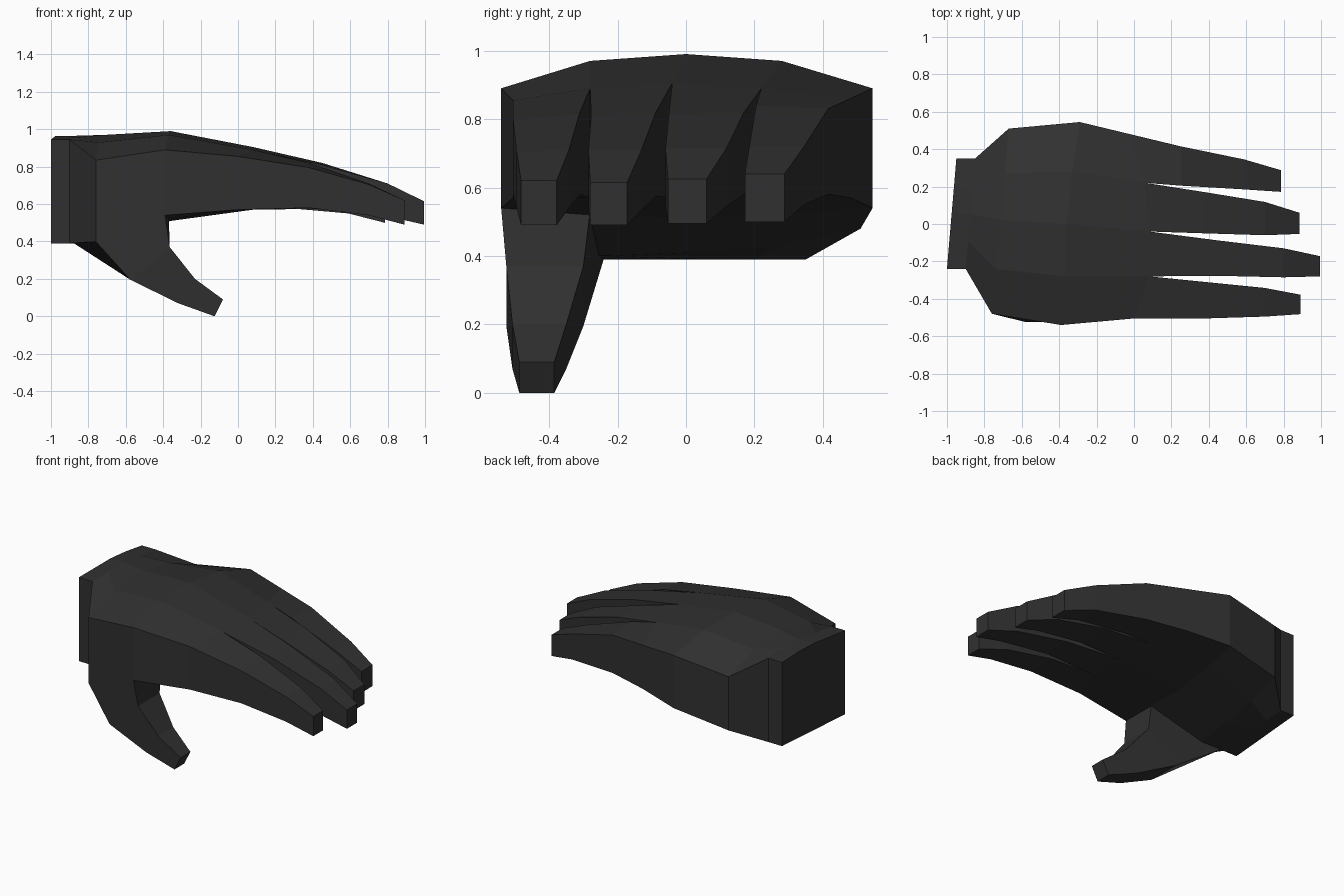
import bpy, bmesh

if "Cube" in bpy.data.objects:
    bpy.data.objects.remove(bpy.data.objects["Cube"])

mat = bpy.data.materials.new("dark_skin")
mat.diffuse_color = (0.03, 0.03, 0.03, 1)
mat.use_nodes = True
mat.node_tree.nodes["Principled BSDF"].inputs["Base Color"].default_value = mat.diffuse_color


def loft(name, rings):
    """Skin a closed, flat-faced body through rings of equal point count."""
    bm = bmesh.new()
    vs = [[bm.verts.new(p) for p in r] for r in rings]
    n = len(rings[0])
    for a, b in zip(vs, vs[1:]):
        for i in range(n):
            j = (i + 1) % n
            bm.faces.new((a[i], a[j], b[j], b[i]))
    bm.faces.new(vs[0])
    bm.faces.new(vs[-1][::-1])
    bmesh.ops.recalc_face_normals(bm, faces=bm.faces[:])
    me = bpy.data.meshes.new(name)
    bm.to_mesh(me)
    bm.free()
    me.materials.append(mat)
    ob = bpy.data.objects.new(name, me)
    bpy.context.collection.objects.link(ob)
    return ob


def section(xs, ys, tops, bottoms):
    """Cross-section: top points left to right, then bottom points back."""
    top = list(zip(xs, ys, tops))
    return top + list(zip(xs, ys, bottoms))[::-1]


# Palm sections from wrist to knuckles, five columns each
wrist_y = (-.24, -.09, .055, .2, .35)
wrist_z = (.945, .955, .965, .96, .945)
heel_z = (.39,) * 5
knuckle_x = (0, .08, .08, .06, -.02)
knuckle_y = (-.505, -.28, -.04, .22, .48)
knuckle_top = (.855, .89, .905, .89, .86)
knuckle_bot = (.57, .57, .57, .57, .57)
wrist = [section([x + .0125 * i for i in range(5)], wrist_y, wrist_z, heel_z)
         for x in (-1, -.9)]
palm = [
    wrist[1],
    section((-.76, -.74, -.71, -.69, -.67), (-.48, -.24, .02, .27, .51),
            (.835, .93, .97, .93, .835), (.40, .40, .41, .43, .48)),
    section((-.39, -.37, -.36, -.33, -.29), (-.54, -.28, 0, .28, .545),
            (.89, .97, .99, .97, .89), (.54, .52, .51, .52, .54)),
    section(knuckle_x, knuckle_y, knuckle_top, knuckle_bot),
]
loft("wrist", wrist)
loft("palm", palm)

# Fingers: stations of x, y left, y right, top left, top right, bottom
fingers = {
    "index_finger": [(.38, -.505, -.31, .795, .82, .58),
                     (.70, -.495, -.342, .705, .71, .54),
                     (.89, -.482, -.378, .62, .62, .49)],
    "middle_finger": [(.45, -.277, -.088, .81, .82, .575),
                      (.80, -.285, -.13, .71, .71, .535),
                      (.995, -.28, -.172, .615, .615, .49)],
    "ring_finger": [(.38, -.05, .17, .815, .82, .58),
                    (.70, -.06, .118, .715, .715, .545),
                    (.885, -.053, .06, .625, .625, .495)],
    "little_finger": [(.25, .205, .415, .84, .83, .58),
                      (.59, .185, .345, .72, .72, .55),
                      (.785, .172, .288, .64, .64, .50)],
}
for i, (name, stations) in enumerate(fingers.items()):
    s = slice(i, i + 2)
    rings = [section(knuckle_x[s], knuckle_y[s], knuckle_top[s], knuckle_bot[s])]
    for x, yl, yr, tl, tr, b in stations:
        rings.append(section((x, x), (yl, yr), (tl, tr), (b, b)))
    loft(name, rings)


# Thumb, curling down and forward from the near side of the palm
def thumb_ring(inner, outer, y0, y1):
    return [(inner[0], y0, inner[1]), (inner[0], y1, inner[1]),
            (outer[0], y1, outer[1]), (outer[0], y0, outer[1])]


base = [(-.39, -.54, .54), (-.37, -.28, .53), (-.88, -.24, .392), (-.76, -.48, .40)]
loft("thumb", [
    base,
    thumb_ring((-.365, .37), (-.575, .195), -.525, -.30),
    thumb_ring((-.23, .20), (-.32, .07), -.507, -.35),
    thumb_ring((-.08, .09), (-.125, 0), -.487, -.385),
])
